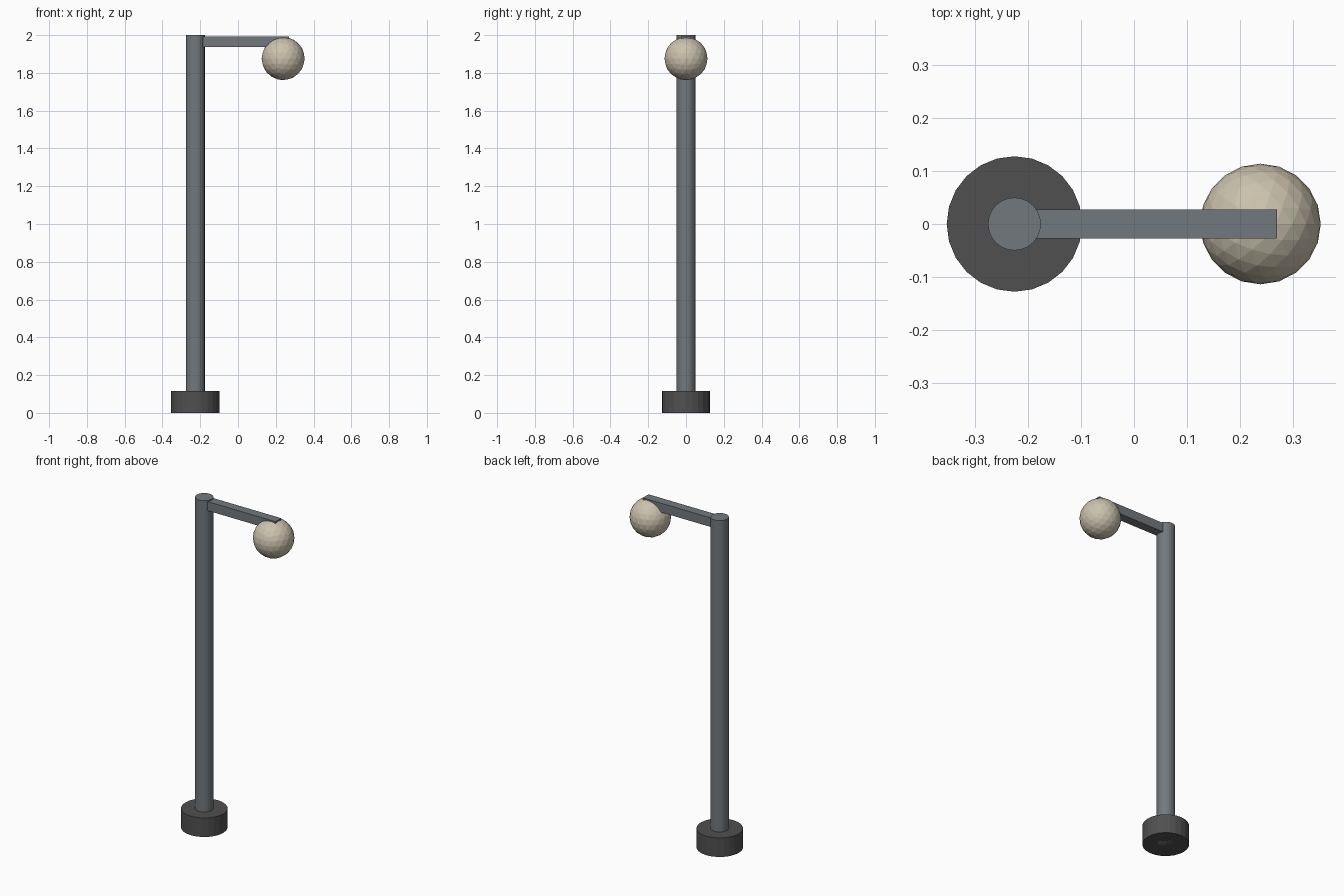
import bpy

if "Cube" in bpy.data.objects:
    bpy.data.objects.remove(bpy.data.objects["Cube"])

POST_X = -0.226


def finish(name, color):
    obj = bpy.context.object
    obj.name = name
    mat = bpy.data.materials.new(name + "_material")
    mat.diffuse_color = (*color, 1)
    mat.use_nodes = True
    mat.node_tree.nodes["Principled BSDF"].inputs["Base Color"].default_value = mat.diffuse_color
    obj.data.materials.append(mat)
    return obj


def cylinder(name, radius, height, color):
    bpy.ops.mesh.primitive_cylinder_add(
        vertices=24, radius=radius, depth=height, location=(POST_X, 0, height / 2))
    return finish(name, color)


STEEL = (0.17, 0.19, 0.205)

# Footing and post
cylinder("base", 0.128, 0.115, (0.08, 0.08, 0.08))
cylinder("post", 0.05, 2.0, STEEL)

# Horizontal arm, starting inside the post
x0, x1, z0, z1 = POST_X, 0.27, 1.938, 1.993
bpy.ops.mesh.primitive_cube_add(size=1, location=((x0 + x1) / 2, 0, (z0 + z1) / 2))
bpy.context.object.scale = (x1 - x0, 0.055, z1 - z0)
bpy.ops.object.transform_apply(location=False, rotation=False, scale=True)
finish("arm", STEEL)

# Faceted globe under the arm tip
bpy.ops.mesh.primitive_ico_sphere_add(subdivisions=3, radius=0.114, location=(0.239, 0, 1.876))
finish("globe", (0.6, 0.54, 0.42))
